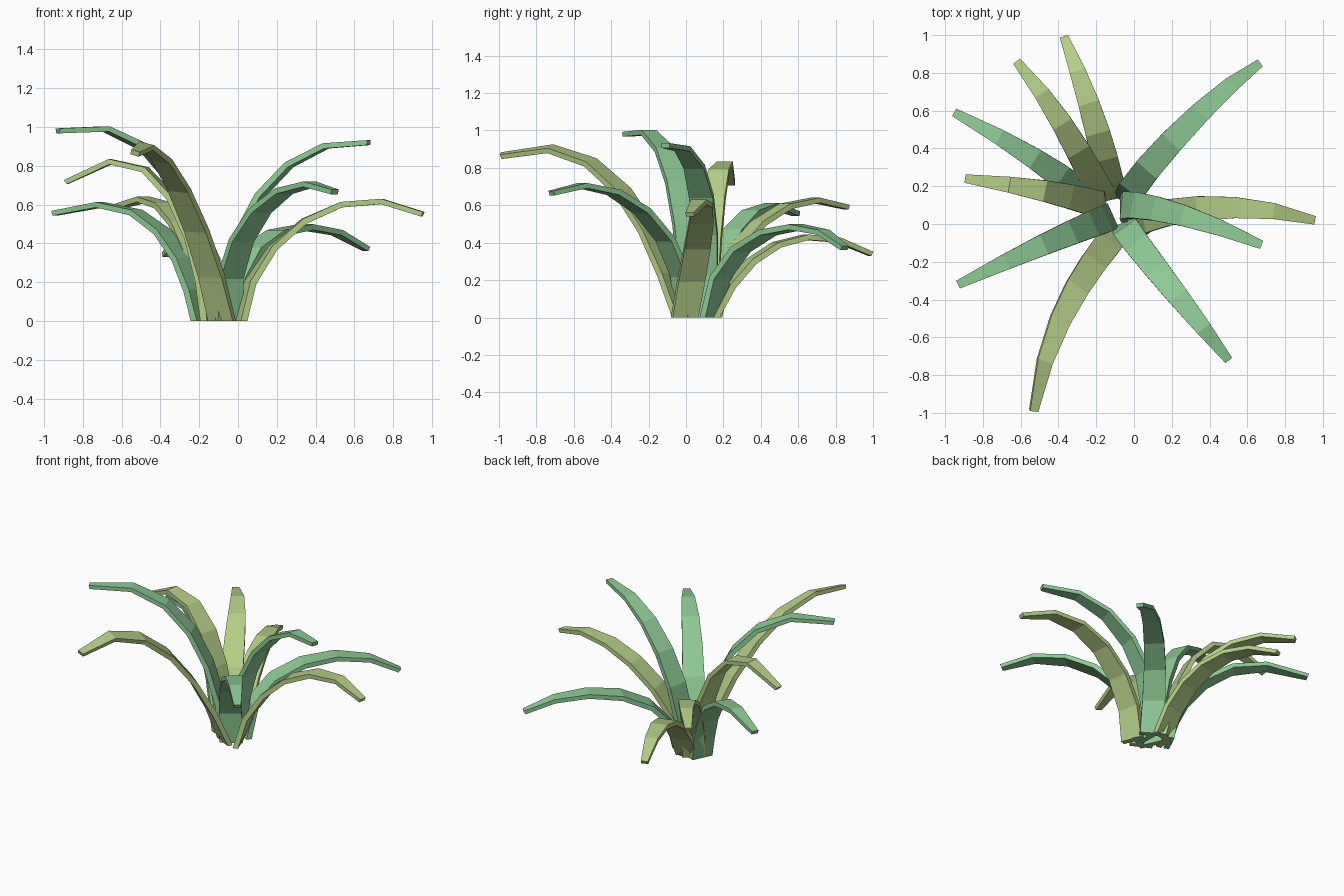
import bpy, bmesh
from mathutils import Vector, Matrix

if "Cube" in bpy.data.objects:
    bpy.data.objects.remove(bpy.data.objects["Cube"])

def material(name, rgb):
    m = bpy.data.materials.new(name)
    m.diffuse_color = (*rgb, 1)
    m.use_nodes = True
    m.node_tree.nodes["Principled BSDF"].inputs["Base Color"].default_value = m.diffuse_color
    return m

GREEN = material("green_leaf", (0.27, 0.60, 0.30))
OLIVE = material("olive_leaf", (0.46, 0.62, 0.24))
WIDTHS = [0.145, 0.145, 0.14, 0.13, 0.112, 0.085, 0.045]
SEGS = len(WIDTHS) - 1

def arc(p, t):
    """Cubic through four points spaced evenly along the leaf."""
    u = t * 3
    return (p[0] * (-(u - 1) * (u - 2) * (u - 3) / 6) + p[1] * (u * (u - 2) * (u - 3) / 2)
            + p[2] * (-u * (u - 1) * (u - 3) / 2) + p[3] * (u * (u - 1) * (u - 2) / 6))

def leaf(name, mat, points, roll=0.0):
    p = [Vector(q) for q in points]
    chord = p[3] - p[0]
    chord.z = 0
    chord.normalize()
    bm = bmesh.new()
    rows = []
    for i, w in enumerate(WIDTHS):
        t = i / SEGS
        c = arc(p, t)
        tan = (arc(p, t + 0.04) - arc(p, t - 0.04)).normalized()
        head = Vector((tan.x, tan.y, 0)) + chord * 0.4
        side = Vector((head.y, -head.x, 0)).normalized()
        side = Matrix.Rotation(roll * t, 3, tan) @ side
        up = side.cross(tan).normalized()
        th = 0.036 - 0.010 * t
        corners = [c + side * (s * w / 2) + up * (th * k)
                   for s, k in ((-1, 0.3), (1, 0.3), (1, -0.7), (-1, -0.7))]
        if i == 0:
            for v in corners:
                v.z = 0  # flat cut on the ground
        rows.append([bm.verts.new(v) for v in corners])
    for a, b in zip(rows, rows[1:]):
        for j in range(4):
            k = (j + 1) % 4
            bm.faces.new((a[j], a[k], b[k], b[j]))
    bm.faces.new(rows[0])
    bm.faces.new(rows[-1])
    bmesh.ops.recalc_face_normals(bm, faces=bm.faces)
    me = bpy.data.meshes.new(name)
    bm.to_mesh(me)
    bm.free()
    me.materials.append(mat)
    bpy.context.collection.objects.link(bpy.data.objects.new(name, me))

# Leaves on the right and front
leaf("leaf_back_right", GREEN, [(-.04, .12, 0), (.07, .29, .37), (.35, .59, .49), (.665, .85, .375)])
leaf("leaf_right_tall", GREEN, [(-.06, .08, 0), (0, .1, .45), (.26, .045, .81), (.675, -.11, .925)])
leaf("leaf_right_low", OLIVE, [(0, -.01, 0), (.175, .06, .38), (.53, .087, .605), (.955, .02, .555)])
leaf("leaf_front_right", GREEN, [(-.05, 0, 0), (.015, -.105, .42), (.235, -.385, .675), (.5, -.72, .67)])
leaf("leaf_front", OLIVE, [(-.08, -.02, 0), (-.21, -.2, .47), (-.39, -.51, .835), (-.53, -.99, .87)], -0.3)

# Leaves on the left and back
leaf("leaf_left_tall", GREEN, [(-.12, .04, 0), (-.22, 0, .5), (-.48, -.11, .9), (-.93, -.32, .985)])
leaf("leaf_left", OLIVE, [(-.16, .1, 0), (-.24, .12, .43), (-.475, .175, .785), (-.89, .24, .72)])
leaf("leaf_left_low", GREEN, [(-.19, .11, 0), (-.285, .175, .32), (-.525, .345, .565), (-.95, .59, .56)])
leaf("leaf_back_left", OLIVE, [(-.15, .13, 0), (-.23, .265, .37), (-.38, .53, .6), (-.62, .86, .595)])
leaf("leaf_back", OLIVE, [(-.11, .14, 0), (-.155, .345, .305), (-.24, .64, .435), (-.37, .99, .345)])
